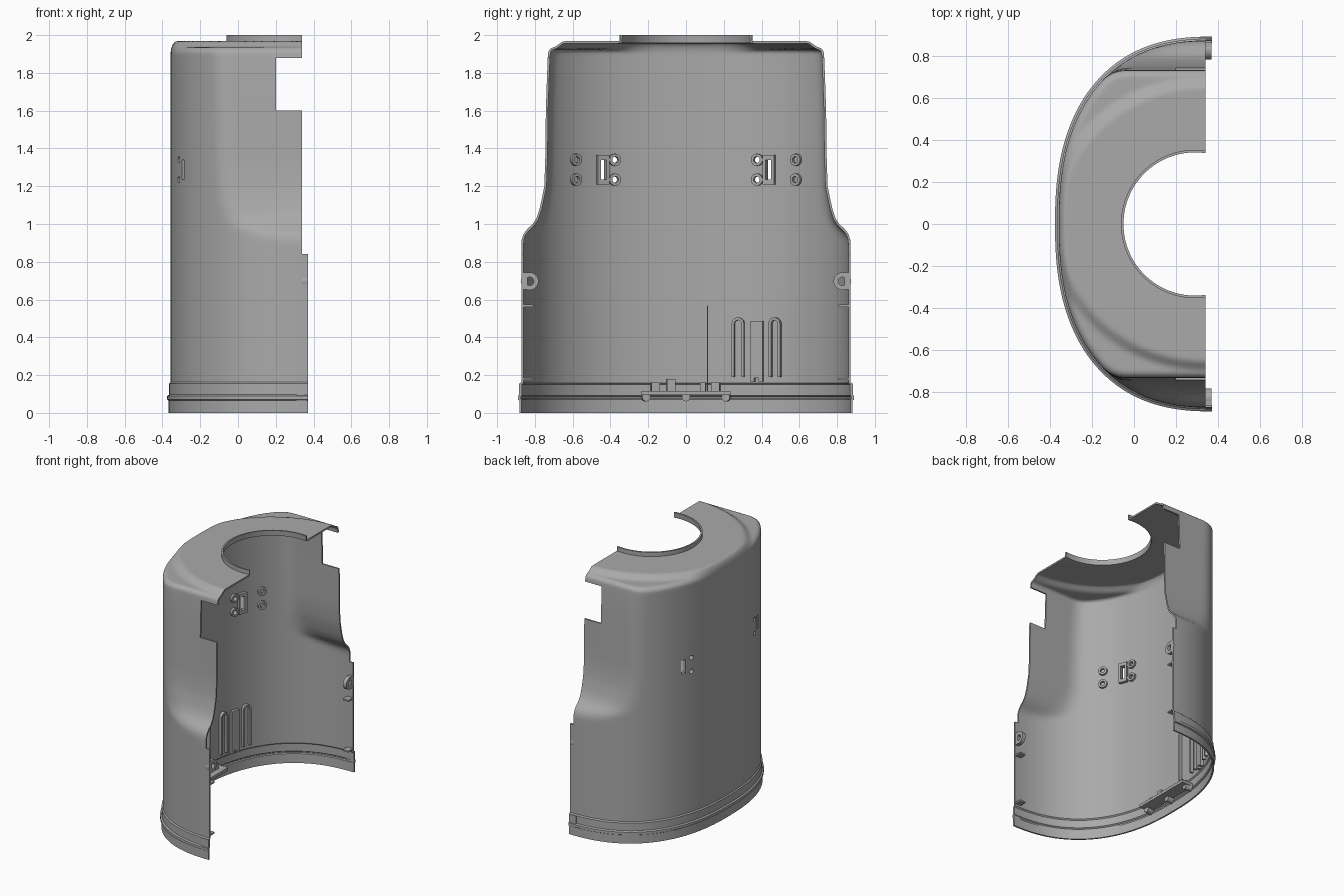
import bpy, bmesh, math
from mathutils import Matrix

cube = bpy.data.objects.get("Cube")
if cube:
    bpy.data.objects.remove(cube)

XC, A, B, N = 0.37, 0.727, 0.872, 2.4      # half superellipse footprint
WALL = 0.012
HOLE_X, HOLE_R = 0.29, 0.352

grey = bpy.data.materials.new("plain grey")
grey.use_nodes = True
grey.diffuse_color = (0.4, 0.4, 0.4, 1)
grey.node_tree.nodes["Principled BSDF"].inputs["Base Color"].default_value = (0.4, 0.4, 0.4, 1)


def finish(name, bm):
    mesh = bpy.data.meshes.new(name)
    bm.to_mesh(mesh)
    bm.free()
    mesh.materials.append(grey)
    ob = bpy.data.objects.new(name, mesh)
    bpy.context.collection.objects.link(ob)
    return ob


def shade(ob):
    bpy.ops.object.select_all(action='DESELECT')
    ob.select_set(True)
    bpy.context.view_layer.objects.active = ob
    bpy.ops.object.shade_smooth_by_angle(angle=math.radians(35))


# ---- Footprint helpers ----
def soft_min(p, q, k=0.05):
    h = max(k - abs(p - q), 0) / k
    return min(p, q) - h * h * k / 4


def section(t, off, limit):
    x = XC - (A + off) * max(math.cos(t), 0) ** (2 / N)
    y = (B + off) * abs(math.sin(t)) ** (2 / N)
    return x, math.copysign(soft_min(y, limit + off), t)


def top_height(x, y):
    r = math.hypot((x - 0.34) / 0.72, y / 0.67)
    s = min(max((r - 0.96) / 0.09, 0), 1)
    return 1.968 - 0.032 * s * s * (3 - 2 * s)


def wall_x(y):
    return XC - A * (1 - (abs(y) / B) ** N) ** (1 / N)


def on_wall(y, z):
    """Frame on the wall: local x points inward, local y along the wall."""
    slope = (wall_x(y + 0.01) - wall_x(y - 0.01)) / 0.02
    return Matrix.Translation((wall_x(y), y, z)) @ Matrix.Rotation(-math.atan(slope), 4, 'Z')


# ---- Shell: wall rows (height, offset, side limit), crown and collar ----
rows = [(0, .01, 2), (.065, .01, 2), (.07, .018, 2), (.09, .018, 2), (.097, .008, 2),
        (.155, .008, 2), (.163, 0, 2), (.5, 0, 2), (.84, 0, .95), (.89, 0, .92),
        (.92, 0, .9), (.95, 0, .87), (.975, 0, .84), (1, 0, .812), (1.03, 0, .792),
        (1.08, 0, .775), (1.14, 0, .762), (1.2, 0, .75), (1.35, 0, .745),
        (1.6, 0, .742), (1.75, 0, .737), (1.88, 0, .732), (1.9, 0, .73)]
COLS = 112
angles = [math.pi * (j / COLS - 0.5) for j in range(COLS + 1)]
rings = [[(*section(t, off, lim), z) for t in angles] for z, off, lim in rows]
for k in range(1, 7):
    f = math.pi / 2 * k / 6
    ring = [section(t, -0.035 * (1 - math.cos(f)), 0.73) for t in angles]
    rings.append([(x, y, 1.9 + (top_height(x, y) - 1.9) * math.sin(f)) for x, y in ring])
edge = rings[-1]
spread = math.pi / 2 + math.asin((XC - HOLE_X) / HOLE_R)
rim = [(HOLE_X - HOLE_R * math.cos(2 * t / math.pi * spread),
        HOLE_R * math.sin(2 * t / math.pi * spread)) for t in angles]
STEPS = 24
for k in range(1, STEPS + 1):
    f = k / STEPS
    ring = [(e[0] + (h[0] - e[0]) * f, e[1] + (h[1] - e[1]) * f) for e, h in zip(edge, rim)]
    rings.append([(x, y, top_height(x, y)) for x, y in ring])
rings.append([(x, y, 2.0) for x, y in rim])

bm = bmesh.new()
grid = [[bm.verts.new(p) for p in ring] for ring in rings]
for low, high in zip(grid, grid[1:]):
    for j in range(COLS):
        bm.faces.new((low[j], high[j], high[j + 1], low[j + 1]))
# Trim the open side and cut the two side notches
for x in (0.2, 0.34):
    bmesh.ops.bisect_plane(bm, geom=bm.verts[:] + bm.edges[:] + bm.faces[:], dist=1e-5,
                           plane_co=(x, 0, 0), plane_no=(1, 0, 0))


def trimmed(c):
    return (c.x > 0.34 and c.z > 0.84) or (c.x > 0.2 and 1.6 < c.z < 1.88)


bmesh.ops.delete(bm, geom=[f for f in bm.faces if trimmed(f.calc_center_median())],
                 context='FACES')
shell = finish("shell", bm)
mod = shell.modifiers.new("thickness", 'SOLIDIFY')
mod.thickness, mod.offset = WALL, -1


# ---- Prism and tube helpers; outlines are (along wall, up) ----
def circle(r, n=24):
    return [(r * math.cos(2 * math.pi * i / n), r * math.sin(2 * math.pi * i / n)) for i in range(n)]


def rect(w, h):
    return [(-w / 2, -h / 2), (w / 2, -h / 2), (w / 2, h / 2), (-w / 2, h / 2)]


def arch(r, bottom, top, n=10):
    arc = [(r * math.cos(math.pi * i / n), top - 0.033 + r * math.sin(math.pi * i / n)) for i in range(n + 1)]
    return [(r, bottom)] + arc + [(-r, bottom)]


def prism(name, outline, frame, start, end, hole=None):
    bm = bmesh.new()
    loops = [[[bm.verts.new((d, u, v)) for u, v in o] for d in (start, end)]
             for o in ([outline, hole] if hole else [outline])]
    n = len(outline)
    for a, b in loops:
        for i in range(n):
            bm.faces.new((a[i], a[(i + 1) % n], b[(i + 1) % n], b[i]))
    for side in (0, 1):
        if hole:
            o, h = loops[0][side], loops[1][side]
            for i in range(n):
                bm.faces.new((o[i], o[(i + 1) % n], h[(i + 1) % n], h[i]))
        else:
            bm.faces.new(loops[0][side])
    bmesh.ops.recalc_face_normals(bm, faces=bm.faces[:])
    bm.transform(frame)
    ob = finish(name, bm)
    shade(ob)
    return ob


# ---- Fixing bosses and slots, mirrored front and back ----
cutters = []
for s in (-1, 1):
    slot = on_wall(s * 0.447, 1.287)
    prism("slot_frame", rect(.066, .155), slot, .004, .035, rect(.03, .105))
    cutters.append(prism("slot_cutter", rect(.03, .105), slot, -.05, .06))
    for z in (1.34, 1.235):
        inner = on_wall(s * 0.382, z)
        prism("open_boss", circle(.032), inner, .004, .03, circle(.017))
        cutters.append(prism("boss_cutter", circle(.017), inner, -.05, .06))
        prism("blind_boss", circle(.032), on_wall(s * 0.593, z), .004, .03, circle(.017))

for c in cutters:
    mod = shell.modifiers.new("opening", 'BOOLEAN')
    mod.operation, mod.object, mod.solver = 'DIFFERENCE', c, 'EXACT'
bpy.context.view_layer.update()
evaluated = shell.evaluated_get(bpy.context.evaluated_depsgraph_get())
shell_mesh = bpy.data.meshes.new_from_object(evaluated)
shell.modifiers.clear()
shell.data = shell_mesh
for c in cutters:
    bpy.data.objects.remove(c)
shade(shell)

# ---- Arched ribs and the panel between them ----
for y in (0.28, 0.48):
    outline = arch(.033, .19, .505) + arch(.019, .19, .505)[::-1]
    prism("arched_rib", outline, on_wall(y, 0), .004, .035)
panel = [(-.033, .165), (-.012, .165), (-.012, .185), (.012, .185),
         (.012, .165), (.033, .165), (.033, .487), (-.033, .487)]
prism("rib_panel", panel, on_wall(.382, 0), .004, .035)

# ---- Lower bracket shelf with posts, pegs and a tall fin ----
prism("bracket_shelf", rect(.47, .022), on_wall(0, .105), .012, .11)
for y, w, h in ((-.165, .045, .05), (-.08, .045, .07), (.09, .03, .05), (.16, .045, .05)):
    prism("bracket_post", rect(w, h), on_wall(y, .11 + h / 2), .006, .06)
for y in (-.217, 0, .217):
    prism("bracket_peg", circle(.022), on_wall(y, .083), .006, .06)
prism("tall_fin", rect(.006, .455), on_wall(.115, .34), .006, .04)

# ---- Edge ears and clips on both open edges ----
for s in (-1, 1):
    ear = Matrix.Translation((0.34, s * 0.828, 0.697))
    prism("edge_ear", circle(.047), ear, 0, .028, circle(.022))
    prism("ear_web", rect(.03, .09), Matrix.Translation((0.34, s * 0.854, 0.697)), 0, .028)
    for z in (.567, .18):
        prism("edge_clip", rect(.06, .012), Matrix.Translation((0.32, s * 0.838, z)), 0, .048)
    prism("base_tab", rect(.012, .09), Matrix.Translation((0.31, s * 0.879, 0.11)), 0, .06)
